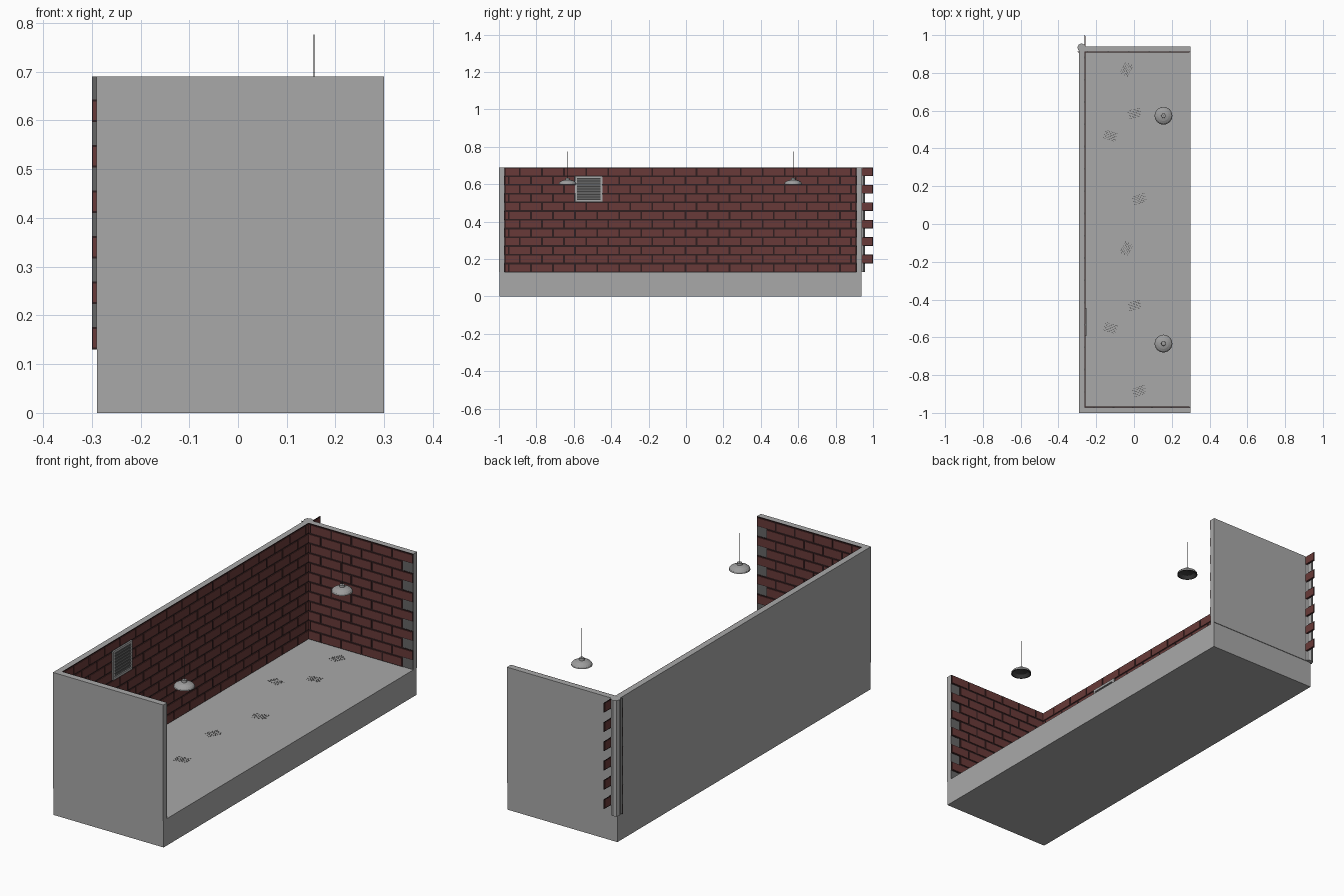
import bpy, bmesh, math
from mathutils import Vector, Matrix

cube = bpy.data.objects.get("Cube")
if cube:
    bpy.data.objects.remove(cube, do_unlink=True)


def material(name, rgb):
    m = bpy.data.materials.new(name)
    m.use_nodes = True
    m.diffuse_color = (*rgb, 1)
    m.node_tree.nodes["Principled BSDF"].inputs["Base Color"].default_value = (*rgb, 1)
    return m


concrete = material("concrete grey", (0.395, 0.395, 0.395))
backing = material("backing grey", (0.13, 0.13, 0.13))
mortar = material("dark mortar", (0.03, 0.013, 0.014))
brick = material("brick red", (0.14, 0.042, 0.04))
metal = material("lamp grey", (0.34, 0.34, 0.34))
dark = material("dark grey", (0.05, 0.05, 0.05))


def add_box(bm, lo, hi, mat=0, matrix=Matrix()):
    size = Vector(hi) - Vector(lo)
    mid = (Vector(hi) + Vector(lo)) / 2
    made = bmesh.ops.create_cube(
        bm, size=1, matrix=matrix @ Matrix.Translation(mid) @ Matrix.Diagonal((*size, 1)))
    for f in {f for v in made["verts"] for f in v.link_faces}:
        f.material_index = mat


def finish(bm, name, *mats):
    mesh = bpy.data.meshes.new(name)
    bm.to_mesh(mesh)
    bm.free()
    for m in mats:
        mesh.materials.append(m)
    obj = bpy.data.objects.new(name, mesh)
    bpy.context.collection.objects.link(obj)
    return obj


def box(name, lo, hi, mat):
    bm = bmesh.new()
    add_box(bm, lo, hi)
    return finish(bm, name, mat)


FLOOR, TOP = 0.13, 0.69
ROWS = 12
ROW = (TOP - FLOOR) / ROWS

# Base slab, slightly set back under the three walls
box("floor_slab", (-0.289, -0.997, 0), (0.3, 0.937, FLOOR), concrete)
box("long_wall", (-0.29, -1, FLOOR), (-0.262, 0.94, TOP), concrete)
box("front_wall", (-0.29, -1, FLOOR), (0.3, -0.973, TOP), concrete)
box("back_wall", (-0.29, 0.914, FLOOR), (0.3, 0.94, TOP), concrete)

# Thin backing sheets behind the bricks
box("front_backing", (-0.262, -0.973, FLOOR), (0.299, -0.971, TOP), backing)
box("back_backing", (-0.3, 0.912, FLOOR), (0.299, 0.914, TOP), backing)

# Octagonal post at the back corner
bm = bmesh.new()
bmesh.ops.create_cone(bm, cap_ends=True, segments=8, radius1=0.022, radius2=0.022,
                      depth=TOP - FLOOR,
                      matrix=Matrix.Translation((-0.278, 0.934, (TOP + FLOOR) / 2)))
finish(bm, "corner_post", concrete)


def brick_layer(name, along, fixed, out, start, pitch, count, low):
    """Running bond: each red block sits in a thin mortar tile; odd rows shift by half."""
    bm = bmesh.new()
    for r in range(ROWS):
        z = FLOOR + r * ROW
        for i in range(-1, count):
            a = start + (i + 0.5 * (r % 2)) * pitch
            b = a + pitch
            if i < 0 or a < low - 0.05:
                a = max(a, low)
            if b - a < 0.014:
                continue
            for mat, gap, d0, d1 in ((0, 0, 0, 0.002), (1, 0.0045, -0.001, 0.005)):
                u, v = a + (gap if i else gap / 2), b - gap
                p, q = sorted((fixed + out * d0, fixed + out * d1))
                z0, z1 = z + gap, z + ROW - gap
                if along == "x":
                    add_box(bm, (u, p, z0), (v, q, z1), mat)
                else:
                    add_box(bm, (p, u, z0), (q, v, z1), mat)
    return finish(bm, name, mortar, brick)


brick_layer("long_wall_bricks", "y", -0.262, 1, -0.947, 0.118, 16, -0.972)
brick_layer("back_wall_bricks", "x", 0.912, -1, -0.3, 0.109, 5, -0.262)
brick_layer("front_wall_bricks", "x", -0.971, 1, -0.262, 0.102, 5, -0.262)

# Wall vent: frame of four bars, dark plate and slats
y0, y1, z0, z1, bar = -0.594, -0.446, 0.505, 0.645, 0.012
box("vent_plate", (-0.262, y0, z0), (-0.256, y1, z1), dark)
bm = bmesh.new()
for lo, hi in (((y0, z0), (y1, z0 + bar)), ((y0, z1 - bar), (y1, z1)),
               ((y0, z0 + bar), (y0 + bar, z1 - bar)), ((y1 - bar, z0 + bar), (y1, z1 - bar))):
    add_box(bm, (-0.262, *lo), (-0.251, *hi))
finish(bm, "vent_frame", concrete)
bm = bmesh.new()
for i in range(8):
    z = z0 + 0.015 + i * 0.0142
    add_box(bm, (-0.257, y0 + bar, z), (-0.253, y1 - bar, z + 0.0095))
finish(bm, "vent_slats", backing)


# Hanging lamps: lathed shade, knob and cable
def lathe(name, profile, x, y, mats, rule, segments=24):
    bm = bmesh.new()
    verts = [bm.verts.new((r, 0, z)) for r, z in profile]
    edges = [bm.edges.new(pair) for pair in zip(verts, verts[1:])]
    bmesh.ops.spin(bm, geom=verts + edges, axis=(0, 0, 1), cent=(0, 0, 0),
                   steps=segments, angle=math.tau)
    bmesh.ops.remove_doubles(bm, verts=bm.verts, dist=0.0001)
    bmesh.ops.recalc_face_normals(bm, faces=bm.faces)
    for f in bm.faces:
        f.material_index = rule(f)
    obj = finish(bm, name, *mats)
    obj.location = (x, y, 0)
    return obj


shade = [(0, 0.617), (0.03, 0.612), (0.043, 0.6), (0.047, 0.6), (0.046, 0.607),
         (0.04, 0.614), (0.028, 0.62), (0.012, 0.624), (0.011, 0.634), (0, 0.635)]
for side, y in (("back", 0.573), ("front", -0.633)):
    lathe(side + "_lamp_shade", shade, 0.156, y, (metal, dark),
          lambda f: 1 if f.normal.z < -0.05 else 0)
    lathe(side + "_lamp_cable", [(0, 0.633), (0.0014, 0.633), (0.0014, 0.776), (0, 0.776)],
          0.156, y, (dark,), lambda f: 0, segments=8)

# Worn patches on the floor: staggered dashes
bm = bmesh.new()
for x, y, turn in ((-0.038, 0.82, 62), (0.005, 0.585, 12), (-0.122, 0.465, -18), (0.03, 0.132, 18),
                   (-0.038, -0.129, 62), (0.005, -0.432, 12), (-0.122, -0.552, -18),
                   (0.03, -0.885, 18)):
    place = Matrix.Translation((x, y, FLOOR)) @ Matrix.Rotation(math.radians(turn), 4, "Z")
    for row in range(6):
        h = (row - 2.5) * 0.0085
        for k in range(3):
            u = (k - 1.5) * 0.022 + 0.009 * (row % 2) - 0.004
            add_box(bm, (u, h, 0), (u + 0.017, h + 0.0018, 0.0006), 0, place)
finish(bm, "floor_worn_patches", dark)
